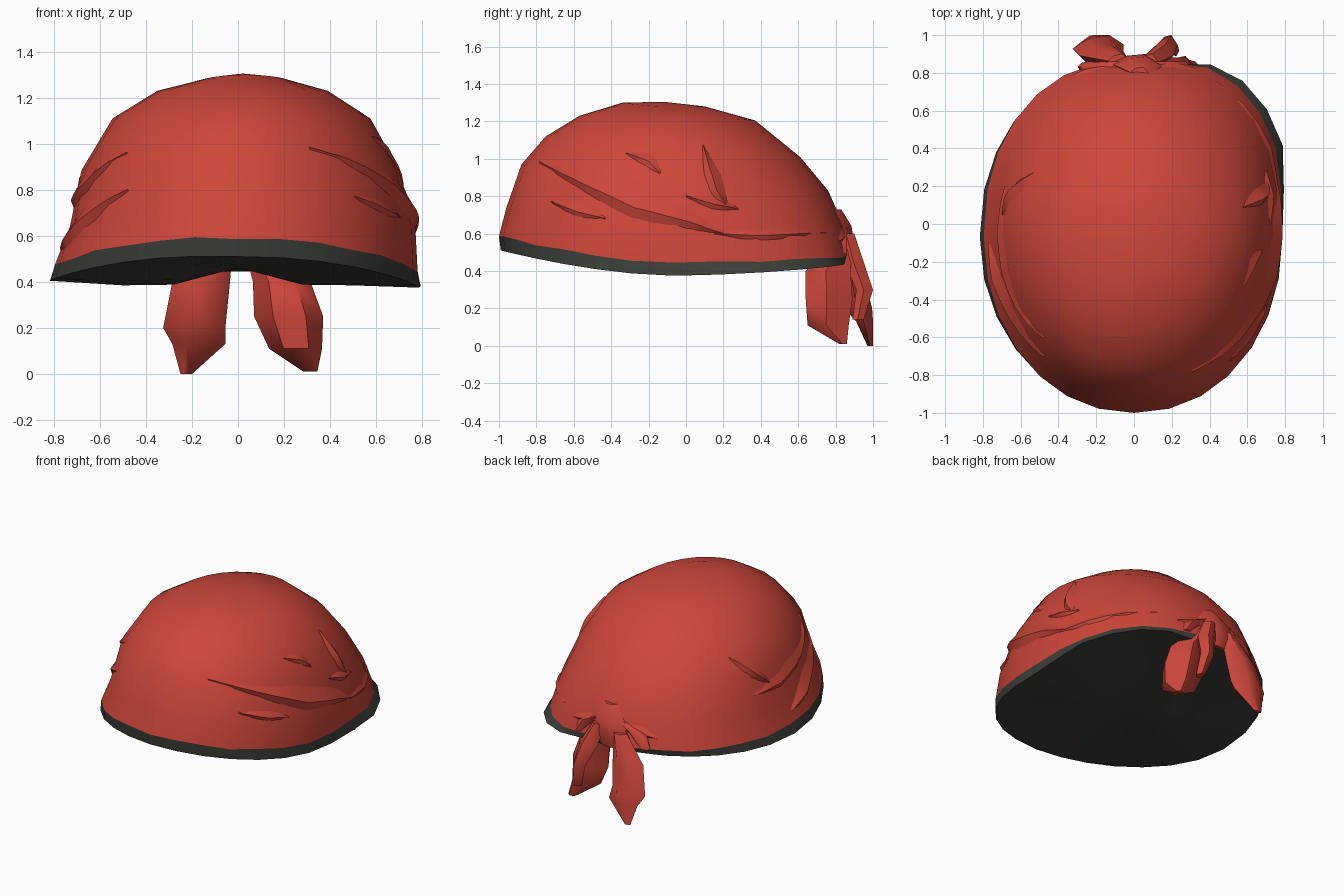
import bpy, bmesh, math
from mathutils import Vector
from mathutils.bvhtree import BVHTree

if "Cube" in bpy.data.objects:
    bpy.data.objects.remove(bpy.data.objects["Cube"])


def material(name, rgb):
    m = bpy.data.materials.new(name)
    m.diffuse_color = (*rgb, 1)
    m.use_nodes = True
    m.node_tree.nodes["Principled BSDF"].inputs["Base Color"].default_value = m.diffuse_color
    return m


RED = material("red_cloth", (0.61, 0.062, 0.042))
DARK = material("dark_lining", (0.045, 0.050, 0.041))
N = 28


def finish(bm, name, mat, angle, recalc=True):
    if recalc:
        bmesh.ops.recalc_face_normals(bm, faces=bm.faces)
    me = bpy.data.meshes.new(name)
    bm.to_mesh(me)
    bm.free()
    me.materials.append(mat)
    ob = bpy.data.objects.new(name, me)
    bpy.context.collection.objects.link(ob)
    bpy.ops.object.select_all(action='DESELECT')
    ob.select_set(True)
    bpy.context.view_layer.objects.active = ob
    bpy.ops.object.shade_smooth_by_angle(angle=math.radians(angle))
    return ob


def spow(v, p):
    return math.copysign(abs(v) ** p, v)


def ring(yf, yb, xh, zf, zb, zs, dx=0.0, pf=1.0, pb=1.0, bulge=0.0, flare=0.0, tilt=0.0, wobble=0.0):
    """Head-shaped loop; heights given at the front, back and sides."""
    pts = []
    for i in range(N):
        a = 2 * math.pi * i / N
        c, s = math.cos(a), math.sin(a)
        p = pb if s > 0 else pf
        k = 1 + bulge * math.exp(-((a - 0.75) / 0.5) ** 4)
        k += flare * math.exp(-((a - 3.15) / 0.55) ** 2)
        x = dx + xh * spow(c, p) * k
        y = (yf + yb) / 2 + (yb - yf) / 2 * spow(s, p) * k
        w = abs(s) ** 1.6
        z = zs * (1 - w) + (zb if s > 0 else zf) * w
        pts.append(Vector((x, y, z + tilt * max(0, -c) + wobble * math.sin(i * 2.3))))
    return pts


def skin(bm, loops, tip=None, base=False):
    """Bridge a stack of loops, optionally closing both ends."""
    rows = [[bm.verts.new(p) for p in l] for l in loops]
    n = len(rows[0])
    for a, b in zip(rows, rows[1:]):
        for i in range(n):
            j = (i + 1) % n
            bm.faces.new((a[i], a[j], b[j], b[i]))
    if tip is not None:
        t = bm.verts.new(tip)
        for i in range(n):
            bm.faces.new((rows[-1][i], rows[-1][(i + 1) % n], t))
    if base:
        bm.faces.new(rows[0][::-1])


# Stretched cloth over the head
hem_top = ring(-1.0, 0.87, 0.78, 0.59, 0.48, 0.445, pf=0.95, pb=0.89,
               bulge=0.065, flare=0.02, tilt=0.025, wobble=0.005)
levels = [ring(-0.96, 0.845, 0.75, 0.74, 0.64, 0.64, dx=0.02, pf=0.97, pb=0.93, bulge=0.025),
          ring(-0.88, 0.76, 0.69, 0.97, 0.83, 0.885, dx=0.01, pf=0.99, pb=0.98),
          ring(-0.75, 0.61, 0.56, 1.12, 1.01, 1.11, dx=0.015, pf=1.02, pb=1.02),
          ring(-0.57, 0.37, 0.37, 1.23, 1.205, 1.23, dx=0.02, pf=1.02, pb=1.02),
          ring(-0.34, 0.10, 0.18, 1.30, 1.28, 1.28, dx=0.03)]
bm = bmesh.new()
skin(bm, [hem_top] + levels, (0.02, -0.12, 1.305))
bmesh.ops.recalc_face_normals(bm, faces=bm.faces)
tree = BVHTree.FromBMesh(bm)
finish(bm, "cloth_dome", RED, 60)

# Dark hem band
hem_low = ring(-0.99, 0.855, 0.785, 0.51, 0.445, 0.375, pf=0.95, pb=0.89,
               bulge=0.115, flare=0.04, tilt=0.03)
bm = bmesh.new()
skin(bm, [hem_top, hem_low])
finish(bm, "hem_band", DARK, 40)

# Shallow lining closing the underside
bm = bmesh.new()
skin(bm, [hem_low, ring(-0.62, 0.55, 0.5, 0.49, 0.455, 0.385),
          ring(-0.35, 0.28, 0.28, 0.475, 0.46, 0.388)], (0, -0.03, 0.462))
bmesh.ops.recalc_face_normals(bm, faces=bm.faces)
if sum(f.normal.z for f in bm.faces) > 0:
    bmesh.ops.reverse_faces(bm, faces=bm.faces)
finish(bm, "lining", DARK, 60, recalc=False)


# Raised cloth folds laid on the surface
def fold(name, path, direction, width, depth):
    d = Vector(direction)
    pts = [Vector(a).lerp(Vector(b), k / 3) for a, b in zip(path, path[1:]) for k in range(3)]
    pts.append(Vector(path[-1]))
    bm = bmesh.new()
    rows = []
    last = len(pts) - 1
    for i, p0 in enumerate(pts):
        w = math.sin(math.pi * (0.05 + 0.9 * i / last))
        t = (pts[min(i + 1, last)] - pts[max(i - 1, 0)]).normalized()
        side = Vector((-t.y, t.x))
        if side.y < 0:
            side = -side
        row = []
        for off, lift in ((1.0, -0.01), (0.0, 0.004 + depth * w), (-0.5, -0.01)):
            p = p0 + side * off * width * w
            o = Vector((0, p.x, p.y)) if d.x else Vector((p.x, 0, p.y))
            hit, nrm, _, _ = tree.ray_cast(o + d * 3, -d)
            if hit is None:
                break
            row.append(bm.verts.new(hit + nrm * lift))
        if len(row) == 3:
            rows.append(row)
    for a, b in zip(rows, rows[1:]):
        for k in range(2):
            f = bm.faces.new((a[k], a[k + 1], b[k + 1], b[k]))
            f.normal_update()
            if f.normal.dot(d) < 0:
                f.normal_flip()
    finish(bm, name, RED, 40, recalc=False)


RIGHT, LEFT, BACK = (1, 0, 0), (-1, 0, 0), (0, 1, 0)
fold("right_long_fold", [(-0.78, 0.98), (-0.5, 0.84), (-0.27, 0.73),
                         (0.0, 0.66), (0.2, 0.60)], RIGHT, 0.13, 0.03)
fold("right_hem_fold", [(0.15, 0.6), (0.4, 0.585), (0.75, 0.605)], RIGHT, 0.07, 0.01)
fold("right_front_fold", [(-0.72, 0.77), (-0.57, 0.71), (-0.43, 0.68)], RIGHT, 0.07, 0.012)
fold("right_upper_fold", [(-0.32, 1.03), (-0.2, 0.98), (-0.14, 0.92)], RIGHT, 0.07, 0.012)
fold("right_steep_fold", [(0.09, 1.07), (0.12, 0.93), (0.16, 0.82), (0.22, 0.74)], RIGHT, 0.08, 0.025)
fold("right_cross_fold", [(0.0, 0.8), (0.15, 0.75), (0.28, 0.73)], RIGHT, 0.06, 0.015)
fold("left_low_fold", [(-0.7, 0.8), (-0.5, 0.69), (-0.3, 0.59), (-0.1, 0.54)], LEFT, 0.11, 0.025)
fold("left_long_fold", [(-0.6, 0.96), (-0.35, 0.82), (-0.05, 0.75), (0.2, 0.74)], LEFT, 0.1, 0.018)
fold("left_steep_fold", [(0.27, 1.0), (0.17, 0.88), (0.05, 0.78)], LEFT, 0.09, 0.018)
for s, side in ((-1, "left"), (1, "right")):
    fold("back_gather_" + side, [(s * 0.04, 0.62), (s * 0.17, 0.59), (s * 0.32, 0.56)], BACK, 0.08, 0.015)


# Knot and hanging tails: tapered, faceted cloth
def tail(name, stations):
    bm = bmesh.new()
    loops = []
    for x, y, z, w, d in stations:
        loops.append([Vector((x + w * cx, y + d * cy, z)) for cx, cy in
                      ((-1, 0.1), (-0.45, -0.9), (0.5, -1), (1, -0.1), (0.35, 1), (-0.4, 0.8))])
    skin(bm, loops, loops[-1][0].lerp(loops[-1][3], 0.5), base=True)
    finish(bm, name, RED, 50)


tail("left_tail", [(-0.08, 0.86, 0.57, 0.06, 0.04), (-0.16, 0.885, 0.40, 0.125, 0.06),
                   (-0.19, 0.92, 0.20, 0.135, 0.075), (-0.17, 0.955, 0.13, 0.115, 0.045),
                   (-0.225, 0.985, 0.0, 0.025, 0.015)])
tail("right_tail", [(0.08, 0.85, 0.57, 0.06, 0.04), (0.19, 0.76, 0.40, 0.125, 0.12),
                    (0.22, 0.765, 0.25, 0.15, 0.125), (0.25, 0.76, 0.11, 0.115, 0.11),
                    (0.315, 0.84, 0.01, 0.03, 0.02)])
tail("outer_flap", [(0.08, 0.86, 0.60, 0.05, 0.04), (0.14, 0.9, 0.45, 0.07, 0.05),
                    (0.18, 0.955, 0.30, 0.05, 0.045), (0.21, 0.92, 0.14, 0.03, 0.03)])
tail("knot", [(0.03, 0.80, 0.73, 0.05, 0.03), (0.02, 0.84, 0.64, 0.13, 0.045),
              (0.01, 0.85, 0.54, 0.14, 0.05), (0.0, 0.85, 0.45, 0.08, 0.03)])
for s, side in ((-1, "left"), (1, "right")):
    tail("knot_wing_" + side, [(s * 0.08, 0.83, 0.64, 0.03, 0.03), (s * 0.19, 0.825, 0.58, 0.08, 0.035),
                               (s * 0.26, 0.83, 0.49, 0.04, 0.03)])
